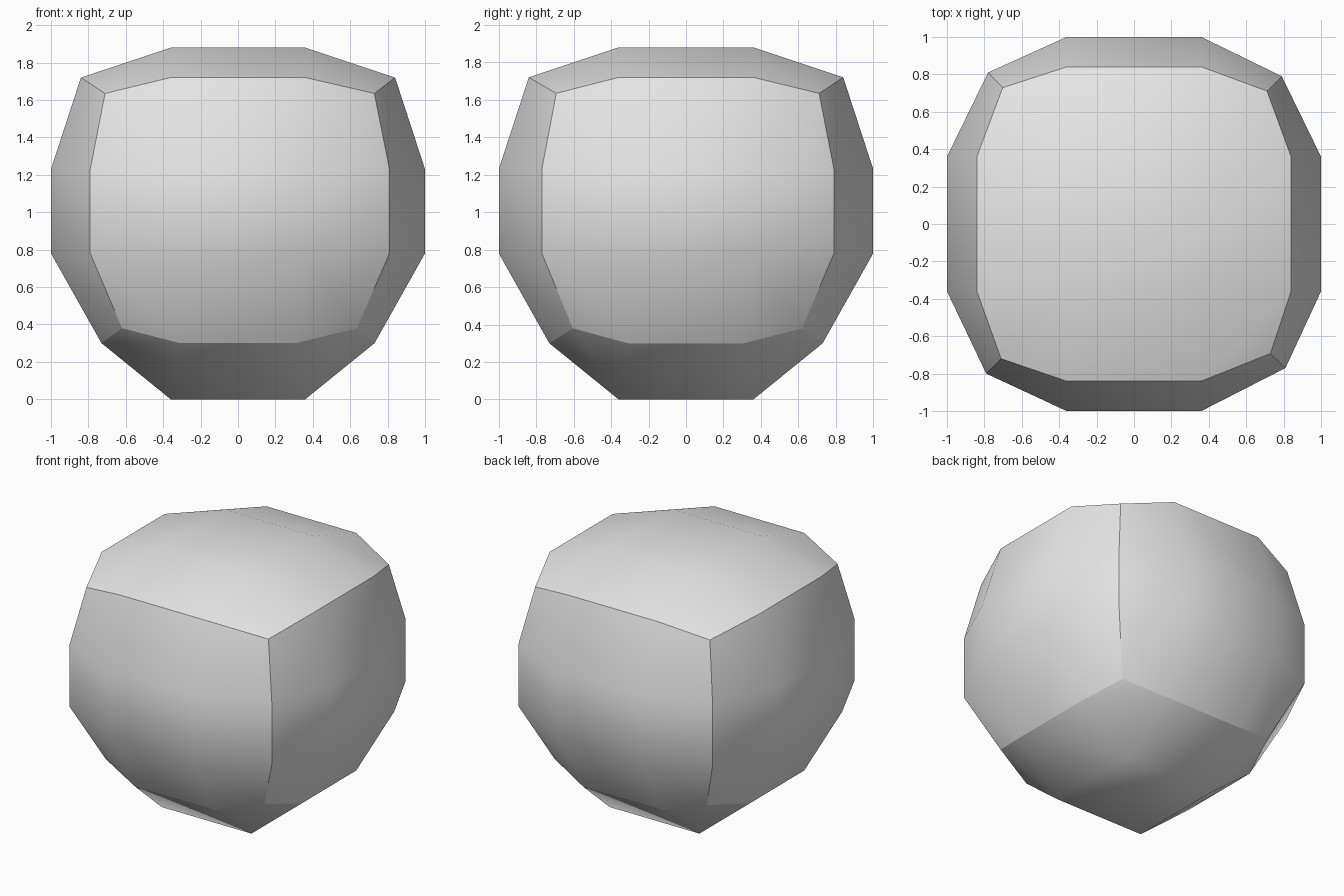
import bpy
import bmesh
from mathutils import Vector

default_cube = bpy.data.objects.get("Cube")
if default_cube:
    bpy.data.objects.remove(default_cube, do_unlink=True)

# Each ring: half-width of the inner columns, of the outer columns, corner scale,
# then heights of the face-centre, edge and corner points
TOP = (0.36, 0.84, 0.90, (1.88, 1.72, 1.635))
UPPER = (0.36, 1.0, 1.0, (1.23, 1.23, 1.23))
LOWER = (0.36, 1.0, 1.0, (0.78, 0.78, 0.78))
BOTTOM = (0.31, 0.73, 0.785, (0.0, 0.30, 0.38))

# Slightly uneven upright corners, keyed by the signs of x and y
CORNERS = {
    (True, True): (0.79, 0.79),
    (False, True): (-0.78, 0.81),
    (False, False): (-0.79, -0.80),
    (True, False): (0.81, -0.77),
}


def is_outer(value):
    return abs(value) > 0.9


def place(co):
    """Move a point of the even cube grid onto the bulging block."""
    if is_outer(co.z):
        ring = TOP if co.z > 0 else BOTTOM
    else:
        ring = UPPER if co.z > 0 else LOWER
    inner, outer, scale, heights = ring
    count = is_outer(co.x) + is_outer(co.y)
    height = heights[count]
    if count == 2:
        x, y = CORNERS[(co.x > 0, co.y > 0)]
        return Vector((x * scale, y * scale, height))
    if count == 0:
        inner = 0.36
    x, y = [(outer if is_outer(c) else inner) * (1 if c > 0 else -1)
            for c in (co.x, co.y)]
    return Vector((x, y, height))


# Cube with three by three patches per side
bm = bmesh.new()
bmesh.ops.create_cube(bm, size=2)
bmesh.ops.subdivide_edges(bm, edges=bm.edges[:], cuts=2, use_grid_fill=True)

# Sides are smooth inside, with creases along the twelve cube edges
for face in bm.faces:
    face.smooth = True
for edge in bm.edges:
    middle = (edge.verts[0].co + edge.verts[1].co) / 2
    edge.smooth = sum(is_outer(c) for c in middle) < 2

for vert in bm.verts:
    vert.co = place(vert.co.copy())
bmesh.ops.recalc_face_normals(bm, faces=bm.faces[:])

mesh = bpy.data.meshes.new("rounded_block")
bm.to_mesh(mesh)
bm.free()

# Plain grey stone
grey = bpy.data.materials.new("light_grey")
grey.use_nodes = True
color = (0.8, 0.8, 0.8, 1.0)
grey.diffuse_color = color
grey.node_tree.nodes["Principled BSDF"].inputs["Base Color"].default_value = color
mesh.materials.append(grey)

block = bpy.data.objects.new("rounded_block", mesh)
bpy.context.collection.objects.link(block)
